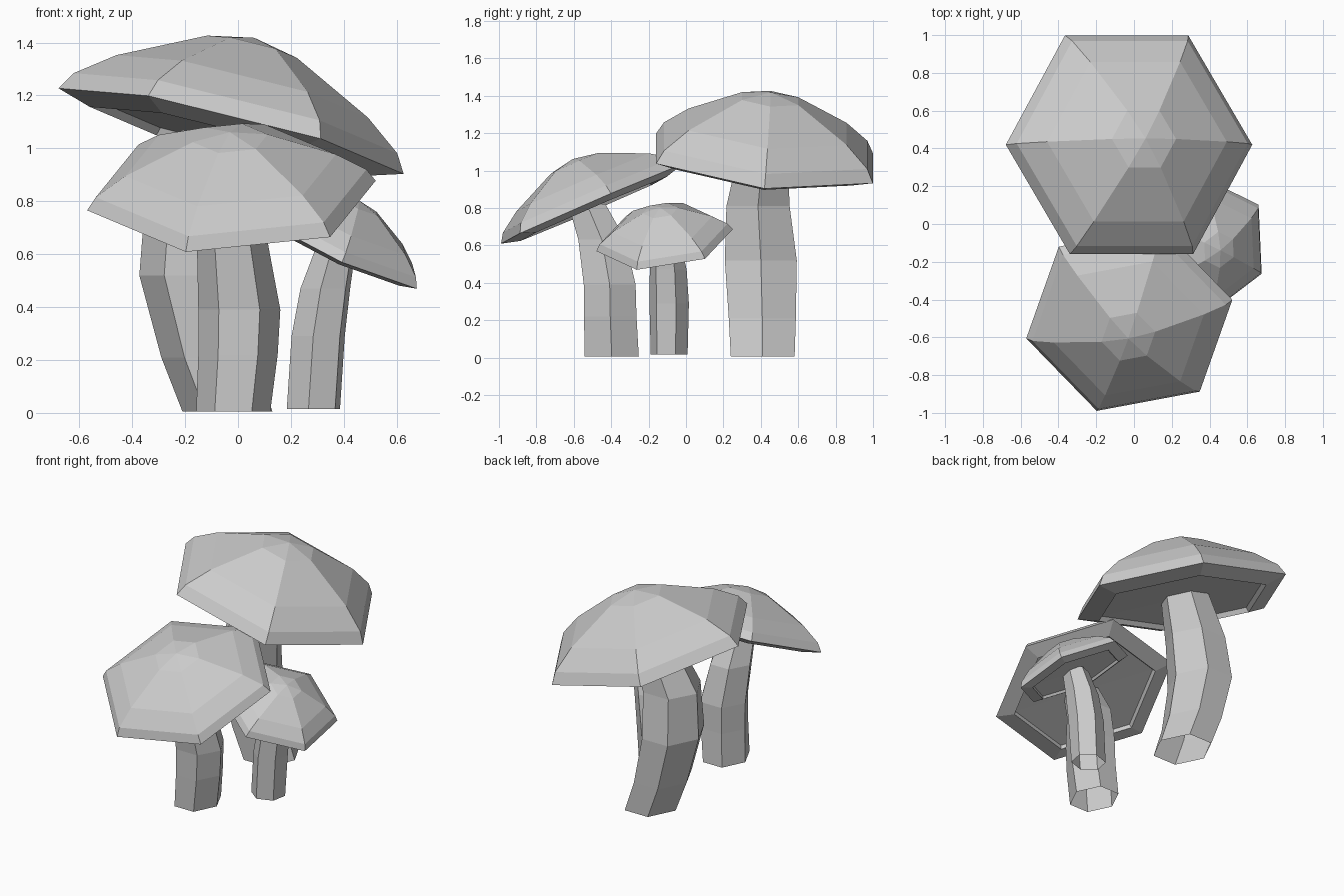
import bpy
import bmesh
import math
from mathutils import Vector

if "Cube" in bpy.data.objects:
    bpy.data.objects.remove(bpy.data.objects["Cube"])


def loft(name, rings, top=None, bottom=None):
    """Skin a list of six-point rings, with optional closing tip points."""
    bm = bmesh.new()
    loops = [[bm.verts.new(p) for p in ring] for ring in rings]
    for a, b in zip(loops, loops[1:]):
        for i in range(6):
            j = (i + 1) % 6
            bm.faces.new((a[i], a[j], b[j], b[i]))
    for loop, tip in ((loops[0], bottom), (loops[-1], top)):
        if tip is not None:
            v = bm.verts.new(tip)
            for i in range(6):
                bm.faces.new((loop[i], loop[(i + 1) % 6], v))
    bmesh.ops.recalc_face_normals(bm, faces=bm.faces)
    mesh = bpy.data.meshes.new(name)
    bm.to_mesh(mesh)
    bm.free()
    obj = bpy.data.objects.new(name, mesh)
    bpy.context.collection.objects.link(obj)
    return obj


# Cap profile (radius, height): recessed gills, lip, rim, dome
PROFILE = [(0.525, -0.015), (0.54, -0.045), (0.672, -0.005), (0.63, 0.065),
           (0.49, 0.17), (0.175, 0.325)]


def cap(name, centre, normal, corner, scale, flat=1.0):
    """Tilted six-sided cap; corner is the direction of one rim vertex."""
    c, n = Vector(centre), Vector(normal).normalized()
    u = Vector(corner)
    u = (u - n * u.dot(n)).normalized()
    v = n.cross(u)
    rings = []
    for r, h in PROFILE:
        rings.append([c + scale * (n * h * flat + r * (u * math.cos(k * math.pi / 3)
                      + v * math.sin(k * math.pi / 3))) for k in range(6)])
    loft(name, rings, top=c + n * 0.36 * scale * flat, bottom=c - n * 0.01 * scale)


def stem(name, path, turn=0.0):
    """Bent six-sided tube; path entries are x, y, z, x radius, y radius."""
    rings = []
    for x, y, z, rx, ry in path:
        rings.append([Vector((x + rx * math.cos(turn + k * math.pi / 3),
                              y + ry * math.sin(turn + k * math.pi / 3), z))
                      for k in range(6)])
    loft(name, rings)


# Large mushroom at the back
cap("large_cap", (-0.025, 0.42, 1.07), (0.248, 0.096, 1), (1, 0, -0.248), 1.0)
stem("large_stem", [(-0.04, 0.41, 0.005, 0.17, 0.197),
                    (-0.115, 0.408, 0.21, 0.175, 0.207),
                    (-0.185, 0.40, 0.52, 0.188, 0.222),
                    (-0.165, 0.385, 0.81, 0.185, 0.195),
                    (-0.06, 0.41, 1.07, 0.15, 0.155)])

# Medium mushroom at the front
cap("medium_cap", (-0.025, -0.505, 0.825), (-0.022, -0.431, 1),
    (0.535, 0.10, 0.055), 0.83, 0.86)
stem("medium_stem", [(-0.018, -0.397, 0.005, 0.14, 0.167),
                     (0.0, -0.405, 0.22, 0.15, 0.162),
                     (0.005, -0.408, 0.39, 0.155, 0.16),
                     (-0.02, -0.45, 0.63, 0.135, 0.145),
                     (-0.025, -0.53, 0.82, 0.11, 0.115)])

# Small mushroom at the right
cap("small_cap", (0.378, -0.115, 0.63), (0.415, -0.126, 0.902),
    (0.292, -0.145, -0.155), 0.55, 0.97)
stem("small_stem", [(0.285, -0.09, 0.015, 0.107, 0.10),
                    (0.303, -0.09, 0.29, 0.107, 0.107),
                    (0.33, -0.095, 0.47, 0.10, 0.10),
                    (0.37, -0.11, 0.625, 0.08, 0.08)], math.radians(20))
